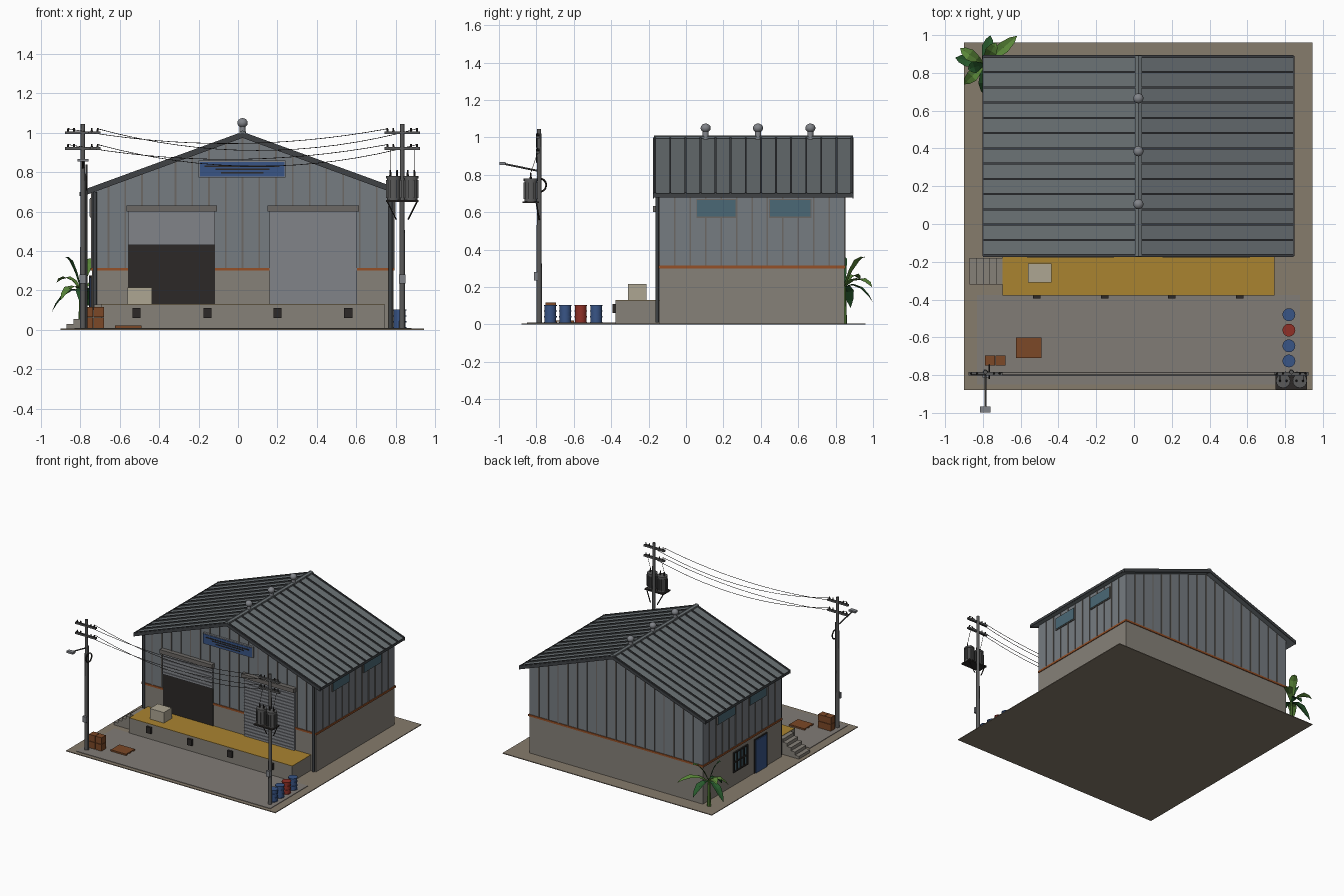
import bpy, bmesh, math
from mathutils import Vector, Matrix

if "Cube" in bpy.data.objects:
    bpy.data.objects.remove(bpy.data.objects["Cube"])

MATS = {}
COL = dict(ground=(.24, .20, .15), yard=(.22, .20, .18), concrete=(.24, .22, .19), metal=(.18, .20, .22),
           roof=(.15, .17, .18), seam=(.05, .055, .06), orange=(.30, .08, .02), dark=(.025, .022, .02),
           yellow=(.40, .23, .03), shutter=(.22, .23, .25), hood=(.15, .14, .13), blue=(.04, .09, .24),
           red=(.28, .03, .02), glass=(.07, .14, .18), brown=(.20, .065, .02), beige=(.42, .38, .29),
           pole=(.10, .10, .10), leaf_light=(.10, .24, .04), leaf_dark=(.02, .10, .025))


def finish(name, bm, col, smooth=False):
    me = bpy.data.meshes.new(name)
    bmesh.ops.recalc_face_normals(bm, faces=bm.faces[:])
    bm.to_mesh(me)
    bm.free()
    ob = bpy.data.objects.new(name, me)
    bpy.context.collection.objects.link(ob)
    if col not in MATS:
        MATS[col] = bpy.data.materials.new(col)
        MATS[col].diffuse_color = (*COL[col], 1)
    me.materials.append(MATS[col])
    if smooth:
        bpy.context.view_layer.objects.active = ob
        ob.select_set(True)
        bpy.ops.object.shade_smooth_by_angle(angle=math.radians(40))
        ob.select_set(False)
    return ob


def boxes(name, col, *specs):
    """Each spec is x0, x1, y0, y1, z0, z1."""
    bm = bmesh.new()
    for x0, x1, y0, y1, z0, z1 in specs:
        m = Matrix.Translation(((x0 + x1) / 2, (y0 + y1) / 2, (z0 + z1) / 2)) @ \
            Matrix.Diagonal((x1 - x0, y1 - y0, z1 - z0, 1))
        bmesh.ops.create_cube(bm, size=1, matrix=m)
    return finish(name, bm, col)


def prism(name, col, pts, *spans):
    """Extrude an x-z outline along y for every (y0, y1) span."""
    bm = bmesh.new()
    for y0, y1 in spans:
        f = bm.faces.new([bm.verts.new((x, y0, z)) for x, z in pts])
        r = bmesh.ops.extrude_face_region(bm, geom=[f])
        vs = [v for v in r['geom'] if isinstance(v, bmesh.types.BMVert)]
        bmesh.ops.translate(bm, verts=vs, vec=(0, y1 - y0, 0))
        if not f.is_valid or len(f.link_loops if hasattr(f, 'link_loops') else f.loops) == 0:
            continue
    return finish(name, bm, col)


def rods(name, col, *specs, n=12):
    """Each spec is start, end, start radius, end radius."""
    bm = bmesh.new()
    for a, b, r1, r2 in specs:
        a, b = Vector(a), Vector(b)
        d = b - a
        m = Matrix.Translation((a + b) / 2) @ d.to_track_quat('Z', 'Y').to_matrix().to_4x4()
        bmesh.ops.create_cone(bm, cap_ends=True, segments=n, radius1=r1, radius2=r2, depth=d.length, matrix=m)
    return finish(name, bm, col, True)


# Ground and yard
boxes('ground', 'ground', (-.90, .945, -.88, .96, 0, .006))
boxes('yard_slab', 'yard', (-.83, .88, -.85, -.375, .004, .010))

# Building shell
CX, X0, X1, Y0, Y1 = .023, -.742, .788, -.142, .848
SL = .365


def roof_z(x, top=.99):
    return top - SL * abs(x - CX)


boxes('wall_base', 'concrete', (X0, X1, Y0, Y1, .004, .30))
prism('metal_walls', 'metal', [(X0, .30), (X1, .30), (X1, roof_z(X1, .98)), (CX, .98), (X0, roof_z(X0, .98))], (Y0, Y1))
e = .006
boxes('orange_band', 'orange', (X0 - e, X1 + e, Y1, Y1 + e, .30, .315), (X0 - e, X0, Y0, Y1, .30, .315),
      (X1, X1 + e, Y0, Y1, .30, .315), (X0 - e, -.557, Y0 - e, Y0, .30, .315),
      (-.117, .16, Y0 - e, Y0, .30, .315), (.605, X1 + e, Y0 - e, Y0, .30, .315))

# Wall ribs, skipping the door openings at the front
ribs, w = [], .004
for i in range(1, 18):
    x = X0 + i * (X1 - X0) / 18
    low = .62 if -.56 < x < -.11 or .15 < x < .61 else .315
    ribs += [(x - w, x + w, Y0 - .005, Y0, low, roof_z(x, .975)), (x - w, x + w, Y1, Y1 + .005, .315, roof_z(x, .975))]
for i in range(1, 12):
    y = Y0 + i * (Y1 - Y0) / 12
    ribs += [(X0 - .005, X0, y - w, y + w, .315, .70), (X1, X1 + .005, y - w, y + w, .315, .70)]
boxes('wall_ribs', 'hood', *ribs)


# Roof deck, standing seams, ridge cap and eave trim
def chevron(top, thick, half=.822):
    zs = [top - SL * half, top, top - SL * half]
    xs = [CX - half, CX, CX + half]
    return list(zip(xs, zs)) + [(x, z - thick) for x, z in zip(xs[::-1], zs[::-1])]


prism('roof_deck', 'roof', chevron(.995, .016), (-.17, .89))
prism('roof_seams', 'seam', chevron(1.005, .012),
      *[(-.17 + i * 1.05 / 13, -.16 + i * 1.05 / 13) for i in range(14)])
prism('gable_trim', 'seam', chevron(1.0, .026), (-.176, -.17), (.89, .896))
prism('ridge_cap', 'roof', chevron(1.011, .012, .016), (-.172, .892))
boxes('eave_trim', 'seam', (CX - .826, CX - .82, -.17, .89, .68, .70), (CX + .82, CX + .826, -.17, .89, .68, .70))

# Ridge vents
bm = bmesh.new()
for y in (.105, .385, .665):
    bmesh.ops.create_cone(bm, cap_ends=True, segments=12, radius1=.017, radius2=.015, depth=.05,
                          matrix=Matrix.Translation((CX, y, 1.015)))
    bmesh.ops.create_uvsphere(bm, u_segments=14, v_segments=8, radius=.027,
                              matrix=Matrix.Translation((CX, y, 1.05)) @ Matrix.Diagonal((1, 1, .9, 1)))
finish('ridge_vents', bm, 'shutter', True)

# Roller doors
boxes('open_doorway', 'dark', (-.557, -.117, Y0 - .004, Y0 + .01, .13, .45))
slats = []
for x0, x1, bottom in ((-.557, -.117, .43), (.16, .605, .13)):
    n = round((.605 - bottom) / .025)
    h = (.605 - bottom) / n
    slats.append((x0, x1, Y0 - .008, Y0, bottom, .605))
    slats += [(x0, x1, Y0 - .013, Y0 - .007, bottom + i * h, bottom + i * h + h * .75) for i in range(n)]
boxes('door_shutters', 'shutter', *slats)
boxes('shutter_housings', 'hood', (-.567, -.107, Y0 - .035, Y0, .60, .632), (.15, .615, Y0 - .035, Y0, .60, .632))

# Sign board with plain stripes
boxes('sign_frame', 'shutter', (-.20, .242, Y0 - .016, Y0, .772, .858))
boxes('sign_panel', 'blue', (-.194, .236, Y0 - .02, Y0, .778, .852))
boxes('sign_stripes', 'dark', (-.17, .21, Y0 - .023, Y0, .826, .834), (-.115, .16, Y0 - .023, Y0, .811, .818),
      (-.085, .13, Y0 - .023, Y0, .793, .80))

# Side windows, side door and barred window
wins, frames = [], []
for y0, y1 in ((.06, .265), (.45, .665)):
    for x in (X0, X1):
        frames.append((x - .008, x + .008, y0 - .005, y1 + .005, .57, .67))
        wins.append((x - .011, x + .011, y0, y1, .576, .664))
boxes('window_frames', 'hood', *frames)
boxes('window_glass', 'glass', *wins)
boxes('side_door_frame', 'dark', (X0 - .006, X0, .045, .205, .006, .275))
boxes('side_door', 'blue', (X0 - .012, X0, .055, .195, .006, .265))
boxes('low_window_glass', 'glass', (X0 - .006, X0, .30, .47, .12, .27))
boxes('low_window_bars', 'dark', *[(X0 - .014, X0 - .004, y - .005, y + .005, .115, .275) for y in (.30, .3425, .385, .4275, .47)],
      *[(X0 - .014, X0 - .004, .30, .47, z - .005, z + .005) for z in (.12, .195, .27)])

# Downspouts
rods('downspouts', 'seam', *[((x, Y0 - .012, .01), (x, Y0 - .012, .70), .01, .01) for x in (-.725, .773)])

# Loading dock, bumpers and steps
boxes('loading_dock', 'concrete', (-.695, .743, -.378, Y0, .004, .128))
boxes('dock_top', 'yellow', (-.695, .743, -.378, Y0, .128, .131))
boxes('dock_bumpers', 'dark', *[(x - .021, x + .021, -.394, -.375, .06, .11) for x in (-.515, -.155, .20, .56)])
boxes('dock_steps', 'concrete', *[(-.87 + i * .035, -.695, -.32, -.18, .004 + i * .025, .029 + i * .025) for i in range(5)])

# Cargo
boxes('dock_box', 'beige', (-.56, -.437, -.31, -.21, .131, .215))
boxes('flat_pallet', 'brown', (-.625, -.49, -.71, -.60, .016, .022),
      *[(-.625, -.49, y, y + .02, .008, .017) for y in (-.71, -.665, -.62)])
boxes('crates', 'brown', *[(x, x + .054, -.75, -.695, z, z + .052) for x in (-.79, -.733) for z in (.01, .065)])
for i, y in enumerate((-.48, -.562, -.645, -.725)):
    rods('barrel_%d' % i, 'red' if i == 1 else 'blue', ((.82, y, .008), (.82, y, .103), .031, .031),
         *[((.82, y, z), (.82, y, z + .006), .034, .034) for z in (.008, .038, .068, .098)], n=16)

# Utility poles with crossarms and insulators
PY, LX, RX = -.785, -.787, .833
rods('poles', 'pole', *[((x, PY, .004), (x, PY, 1.045), .015, .011) for x in (LX, RX)])
boxes('crossarms', 'pole', *[(x - .09, x + .09, PY - .016, PY + .002, z - .007, z + .007) for x in (LX, RX) for z in (1.0, .92)])
OFF = (-.075, -.045, .045, .075)
rods('insulators', 'dark', *[((x + o, PY - .007, z), (x + o, PY - .007, z + .024), .006, .004)
                             for x in (LX, RX) for z in (1.0, .92) for o in OFF], n=8)
boxes('meter_boxes', 'shutter', *[(x - .016, x + .016, PY - .028, PY - .01, .235, .28) for x in (LX, RX)])
rods('pole_conduit', 'pole', ((LX + .018, PY, .004), (LX + .018, PY, .84), .005, .005), n=8)

# Sagging wires
spans = []
for z in (1.02, .94):
    for o, sag in ((-.075, .075), (.075, .11)):
        pts = [(LX + o + (RX - LX) * t / 16, PY - .007 + o * .1, z - sag * 4 * t / 16 * (1 - t / 16)) for t in range(17)]
        spans += [(a, b, .0018, .0018) for a, b in zip(pts, pts[1:])]
rods('wires', 'dark', *spans, n=5)

# Street lamp and cable coil on the left pole
rods('lamp_arm', 'pole', ((LX, PY, .82), (LX, -.97, .858), .005, .005), n=8)
boxes('lamp_head', 'shutter', (LX - .028, LX + .028, -.997, -.965, .853, .868))
pts = [(LX + .02, -.782 + .035 * math.cos(a), .745 + .035 * math.sin(a)) for a in [i * math.pi / 10 for i in range(21)]]
rods('cable_coil', 'dark', *[(a, b, .005, .005) for a, b in zip(pts, pts[1:])], n=6)

# Transformers on the right pole
boxes('transformer_platform', 'dark', (.75, .916, -.875, -.785, .648, .658))
rods('platform_struts', 'dark', *[((RX + s * .075, -.80, .65), (RX + s * .03, PY, .56), .004, .004) for s in (-1, 1)], n=6)
tx = (.79, .878)
rods('transformer_tanks', 'pole', *[((x, -.83, .658), (x, -.83, .775), .034, .034) for x in tx],
     *[((x, -.83, .768), (x, -.83, .78), .038, .038) for x in tx], n=16)
boxes('transformer_fins', 'pole', *[(x - .039, x + .039, -.83 + k, -.827 + k, .67, .76) for x in tx for k in (-.015, 0, .015)],
      *[(x + k - .0015, x + k + .0015, -.869, -.791, .67, .76) for x in tx for k in (-.015, 0, .015)])
rods('transformer_bushings', 'dark', *[((x + k, -.83, .778), (x + k, -.83, .81), .006, .004) for x in tx for k in (-.017, .017)], n=8)
rods('drop_leads', 'dark', *[((x, -.83, .81), (x, PY - .007, .92), .0015, .0015) for x in (.773, .895)], n=5)

# Broad-leaf plant behind the back left corner
PX, PLY = -.795, .845
rods('plant_stem', 'leaf_light', ((PX, PLY, .004), (PX, PLY, .21), .016, .009), n=8)
leaves = {'leaf_light': bmesh.new(), 'leaf_dark': bmesh.new()}
tips = [(-.62, .995, .20), (-.76, .998, .12), (-.92, .93, .24), (-.945, .88, .09), (-.90, .74, .15),
        (-.79, .68, .12), (-.73, .96, .36), (-.88, .82, .37)]
for i, tip in enumerate(tips):
    lbm = leaves['leaf_light' if i % 2 == 0 else 'leaf_dark']
    a, b = Vector((PX, PLY, .20)), Vector(tip)
    side = (b - a).cross(Vector((0, 0, 1))).normalized()
    rows = []
    for t, wd in ((0, .006), (.3, .022), (.6, .032), (.85, .02), (1, .001)):
        c = a.lerp(b, t) + Vector((0, 0, .16 * t * (1 - t)))
        rows.append([lbm.verts.new(c + side * wd * s + Vector((0, 0, abs(s) * wd * .3))) for s in (-1, 0, 1)])
    for r, q in zip(rows, rows[1:]):
        for k in (0, 1):
            lbm.faces.new((r[k], r[k + 1], q[k + 1], q[k]))
for col, lbm in leaves.items():
    finish('plant_' + col, lbm, col)

for m in bpy.data.materials:
    if m.users and not m.is_grease_pencil:
        m.use_nodes = True
        m.node_tree.nodes["Principled BSDF"].inputs["Base Color"].default_value = m.diffuse_color
